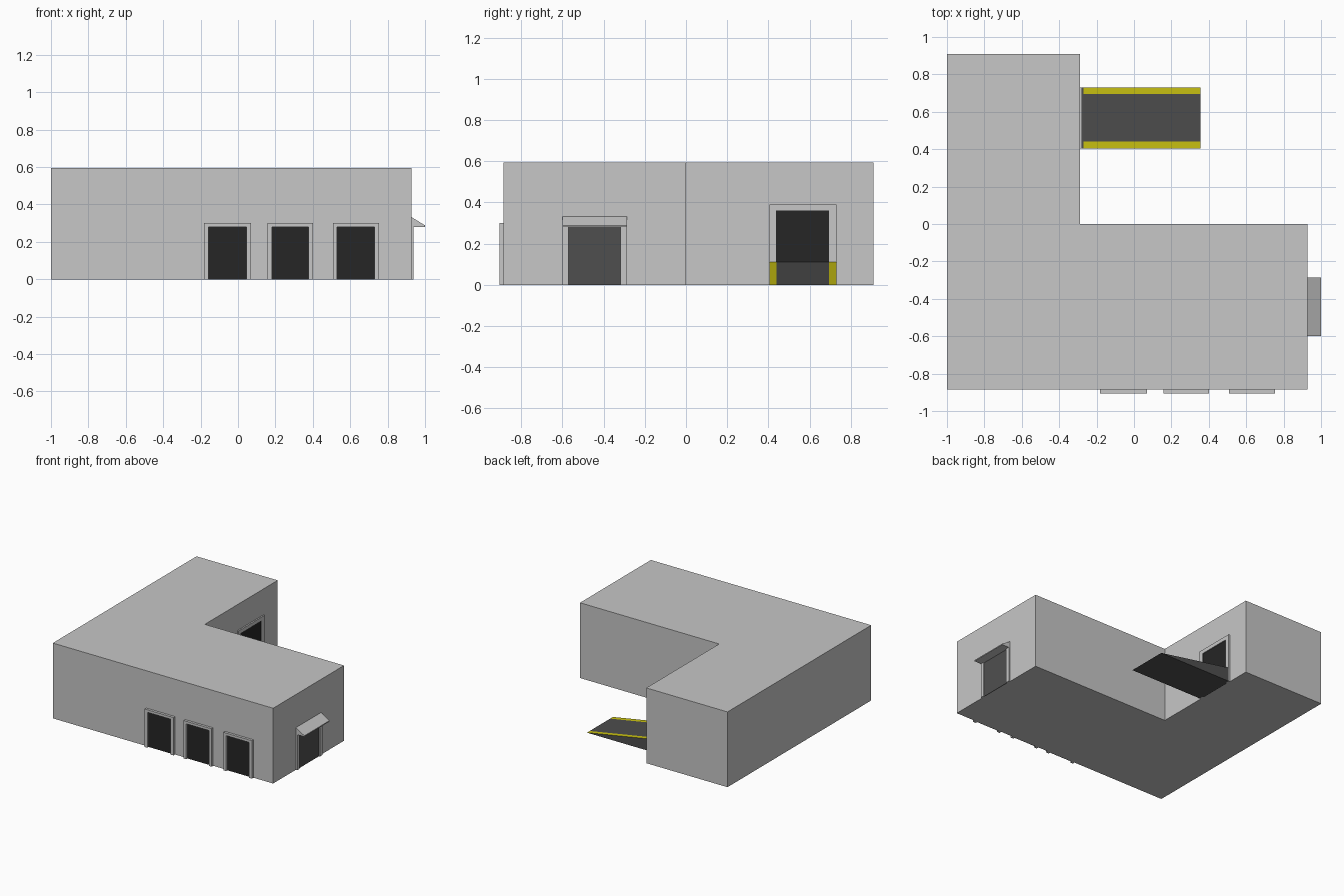
import bpy, bmesh
from mathutils import Vector

cube = bpy.data.objects.get("Cube")
if cube:
    bpy.data.objects.remove(cube, do_unlink=True)


def material(name, rgb):
    m = bpy.data.materials.new(name)
    m.use_nodes = True
    m.diffuse_color = (*rgb, 1)
    m.node_tree.nodes["Principled BSDF"].inputs["Base Color"].default_value = (*rgb, 1)
    return m


WALL = material("light_grey", (0.57, 0.57, 0.57))
ASPHALT = material("dark_grey", (0.078, 0.078, 0.078))
BLACK = material("near_black", (0.019, 0.019, 0.019))
YELLOW = material("safety_yellow", (0.62, 0.57, 0.006))


def prism(name, points, depth, mats, cuts=(), rule=None):
    """Extrude a flat 3D outline along depth, slice it, and colour faces by rule."""
    bm = bmesh.new()
    face = bm.faces.new([bm.verts.new(p) for p in points])
    new = bmesh.ops.extrude_face_region(bm, geom=[face])["geom"]
    bmesh.ops.translate(bm, vec=Vector(depth),
                        verts=[v for v in new if isinstance(v, bmesh.types.BMVert)])
    for co, normal in cuts:
        bmesh.ops.bisect_plane(bm, geom=bm.verts[:] + bm.edges[:] + bm.faces[:],
                               plane_co=co, plane_no=normal)
    bmesh.ops.recalc_face_normals(bm, faces=bm.faces)
    bm.normal_update()
    if rule:
        for f in bm.faces:
            f.material_index = rule(f)
    mesh = bpy.data.meshes.new(name)
    bm.to_mesh(mesh)
    bm.free()
    for m in mats:
        mesh.materials.append(m)
    obj = bpy.data.objects.new(name, mesh)
    bpy.context.collection.objects.link(obj)
    return obj


def doorway(name, side, wall, outer, inner, top, inner_top, depth, panel):
    """A U-shaped frame standing out from a wall, with a thin door plate inside."""
    a, b = outer
    c, d = inner

    def place(u, z):
        return (u, wall, z) if side == "front" else (wall, u, z)

    out = Vector((0, -1, 0)) if side == "front" else Vector((1, 0, 0))
    frame = [(a, 0), (a, top), (b, top), (b, 0), (d, 0), (d, inner_top), (c, inner_top), (c, 0)]
    plate = [(c, 0), (c, inner_top), (d, inner_top), (d, 0)]
    prism(name + "_frame", [place(*p) for p in frame], out * depth, [WALL])
    prism(name + "_panel", [place(*p) for p in plate], out * 0.004, [panel])


# L-shaped building
FRONT, EAST, INNER = -0.885, 0.927, -0.29
outline = [(-1, FRONT), (EAST, FRONT), (EAST, 0), (INNER, 0), (INNER, 0.91), (-1, 0.91)]
prism("building", [(x, y, 0) for x, y in outline], (0, 0, 0.595), [WALL])

# Three loading doors on the front
for i, (left, right) in enumerate([(-0.182, 0.069), (0.158, 0.402), (0.507, 0.755)]):
    doorway(f"loading_door_{i + 1}", "front", FRONT, (left, right),
            (left + 0.023, right - 0.024), 0.30, 0.28, 0.02, BLACK)

# Entrance on the end wall, with its sloping awning
doorway("entrance", "end", EAST, (-0.60, -0.287), (-0.57, -0.318), 0.295, 0.28, 0.012, ASPHALT)
prism("awning", [(EAST, -0.60, 0.28), (1, -0.60, 0.28), (1, -0.60, 0.288), (EAST, -0.60, 0.333)],
      (0, 0.313, 0), [WALL])

# Ramp door in the courtyard
doorway("ramp_door", "end", INNER, (0.405, 0.73), (0.436, 0.695), 0.39, 0.36, 0.011, BLACK)


# Ramp with yellow stripes along both edges of the slope
def stripe(f):
    c = f.calc_center_median()
    return int(f.normal.z > 0.1 and c.x > -0.27 and abs(c.y - 0.568) > 0.128)


prism("ramp", [(INNER, 0.405, 0), (0.355, 0.405, 0), (-0.27, 0.405, 0.11), (INNER, 0.405, 0.11)],
      (0, 0.325, 0), [ASPHALT, YELLOW],
      cuts=[((0, 0.44, 0), (0, 1, 0)), ((0, 0.695, 0), (0, 1, 0))], rule=stripe)
